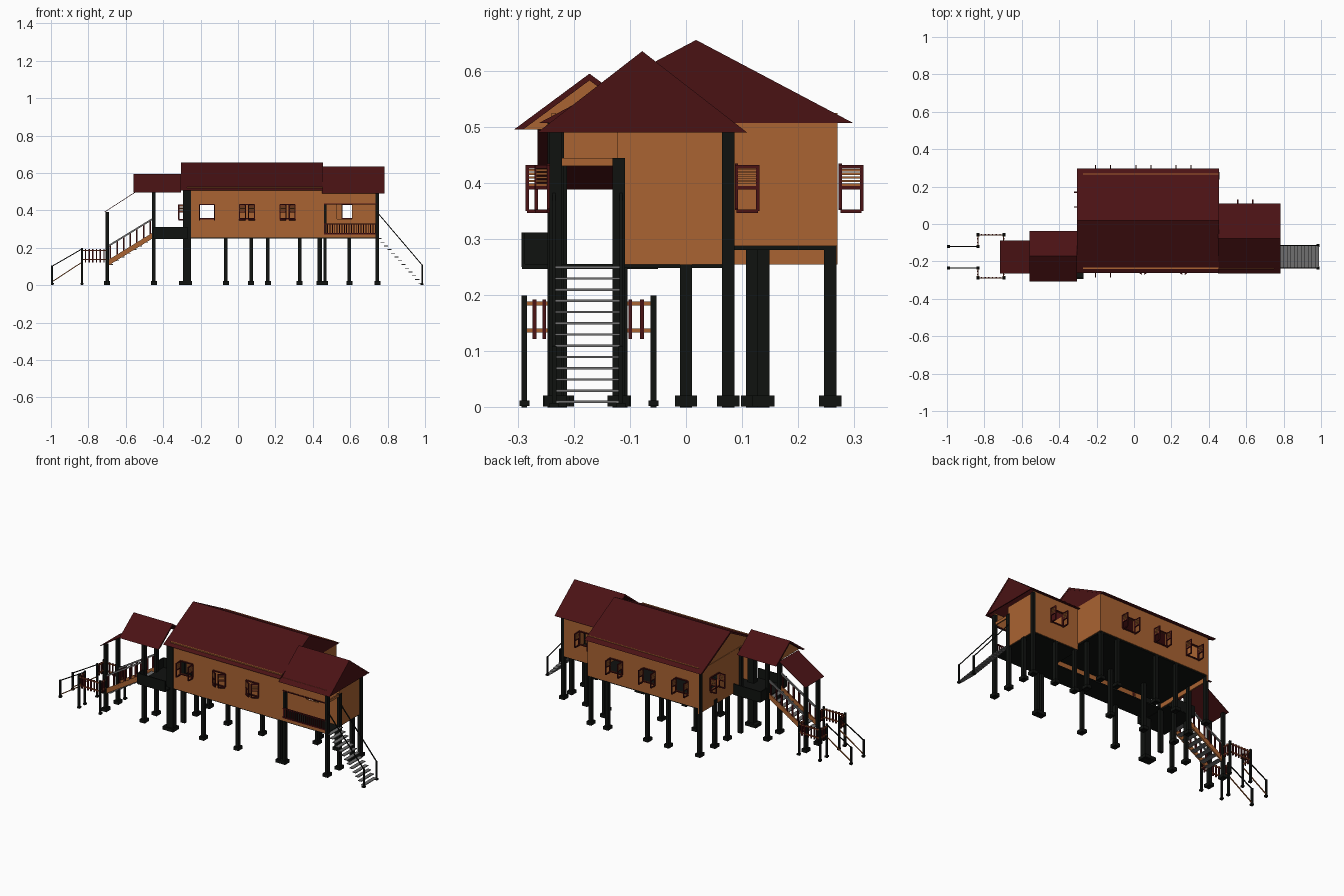
import bpy, bmesh, math
from mathutils import Vector, Matrix

if "Cube" in bpy.data.objects:
    bpy.data.objects.remove(bpy.data.objects["Cube"])

def mat(name, c):
    m = bpy.data.materials.new(name)
    m.diffuse_color = (*c, 1)
    m.use_nodes = True
    m.node_tree.nodes["Principled BSDF"].inputs["Base Color"].default_value = m.diffuse_color
    return m

RED = mat("dark red", (0.068, 0.006, 0.007))
WOOD = mat("orange wood", (0.40, 0.125, 0.032))
BLACK = mat("black", (0.005, 0.006, 0.005))
GREY = mat("grey", (0.16, 0.16, 0.16))
MATS = [RED, WOOD, BLACK, GREY]


class Part:
    """Collects boxes, bars and extrusions into one object."""
    def __init__(self, name):
        self.name, self.bm = name, bmesh.new()

    def cube(self, m, colour):
        r = bmesh.ops.create_cube(self.bm, size=1, matrix=m)
        for f in {f for v in r["verts"] for f in v.link_faces}:
            f.material_index = MATS.index(colour)

    def box(self, x0, x1, y0, y1, z0, z1, colour):
        self.cube(Matrix.Translation(((x0 + x1) / 2, (y0 + y1) / 2, (z0 + z1) / 2))
                  @ Matrix.Diagonal((x1 - x0, y1 - y0, z1 - z0, 1)), colour)

    def bar(self, a, b, w, h, colour):
        a, b = Vector(a), Vector(b)
        d = b - a
        self.cube(Matrix.Translation((a + b) / 2) @ d.to_track_quat('X', 'Z').to_matrix().to_4x4()
                  @ Matrix.Diagonal((d.length, w, h, 1)), colour)

    def prism(self, pts, x0, x1, colour):
        f = self.bm.faces.new([self.bm.verts.new((x0, y, z)) for y, z in pts])
        r = bmesh.ops.extrude_face_region(self.bm, geom=[f])
        vs = [g for g in r["geom"] if isinstance(g, bmesh.types.BMVert)]
        bmesh.ops.translate(self.bm, verts=vs, vec=(x1 - x0, 0, 0))
        for g in {g for v in vs for g in v.link_faces} | {f}:
            g.material_index = MATS.index(colour)

    def done(self):
        bmesh.ops.recalc_face_normals(self.bm, faces=self.bm.faces)
        me = bpy.data.meshes.new(self.name)
        self.bm.to_mesh(me)
        self.bm.free()
        for m in MATS:
            me.materials.append(m)
        bpy.context.collection.objects.link(bpy.data.objects.new(self.name, me))


def wall(name, along, c, u0, u1, z0, z1, holes=(), t=0.008):
    """Wall with rectangular holes (u0, u1, z0, z1)."""
    p = Part(name)
    def piece(a, b, lo, hi):
        if hi - lo > 0.001:
            if along == 'x':
                p.box(a, b, c - t / 2, c + t / 2, lo, hi, WOOD)
            else:
                p.box(c - t / 2, c + t / 2, a, b, lo, hi, WOOD)
    u = u0
    for a, b, lo, hi in sorted(holes):
        if a > u:
            piece(u, a, z0, z1)
        piece(a, b, z0, lo)
        piece(a, b, hi, z1)
        u = b
    if u1 > u:
        piece(u, u1, z0, z1)
    p.done()


W0, W1, HW = 0.355, 0.432, 0.04     # window sill, head, half width

def hole(u):
    return (u - HW, u + HW, W0, W1)

def window(name, pos, n, angle=90):
    """Thin frame and two open louvred shutters; n is the outward direction."""
    p = Part(name)
    n = Vector((*n, 0))
    u = Vector((-n.y, n.x, 0))
    c = Vector((*pos, 0)) + n * 0.005
    up = Vector((0, 0, 1))
    for z in (W0, W1):
        p.bar(c - u * HW + up * z, c + u * HW + up * z, 0.006, 0.006, RED)
    for s in (-1, 1):
        h = c + u * s * HW
        p.bar(h + up * W0, h + up * W1, 0.006, 0.006, RED)
        d = -s * u * math.cos(math.radians(angle)) + n * math.sin(math.radians(angle))
        e = h + d * 0.038
        p.bar(e + up * (W0 - .005), e + up * W1, 0.006, 0.006, RED)
        for z in (W0 - .005, (W0 + W1) / 2 - .002, W1 - .003):
            p.bar(h + up * z, e + up * z, 0.006, 0.006, RED)
        for i in range(5):
            z = 0.397 + i * 0.0065
            p.bar(h + up * z, e + up * z, 0.004, 0.004, WOOD)
    p.done()


def roof(name, x0, x1, yc, half, ze, zr, gables):
    p = Part(name)
    t = 0.012
    k = half * (1 - t / (zr - ze))
    p.prism([(yc - half, ze), (yc, zr), (yc + half, ze), (yc + k, ze), (yc, zr - t), (yc - k, ze)], x0, x1, RED)
    for x, col in gables:
        p.prism([(yc - k, ze), (yc, zr - t), (yc + k, ze)], x, x + 0.006, col)
    p.done()


# Roofs
roof("main_roof", -0.305, 0.455, 0.018, 0.28, 0.507, 0.655, [(-0.272, WOOD), (0.448, RED)])
roof("annex_roof", 0.45, 0.782, -0.078, 0.187, 0.49, 0.635, [(0.775, RED)])
roof("porch_roof", -0.56, -0.305, -0.172, 0.135, 0.495, 0.595, [(-0.535, WOOD)])
p = Part("stair_roof")
p.bar((-0.715, -0.177, 0.39), (-0.545, -0.177, 0.50), 0.175, 0.003, RED)
p.done()

# House walls: openings line up along the corridor and the windows
door = (-0.22, -0.12, 0.255, 0.435)
front_w, back_w = (-0.165, 0.048, 0.265), (-0.165, 0.05, 0.265)
wall("front_wall", 'x', -0.236, -0.272, 0.452, 0.255, 0.525, [hole(x) for x in front_w])
wall("back_wall", 'x', 0.266, -0.272, 0.452, 0.288, 0.525, [hole(x) for x in back_w])
wall("left_wall", 'y', -0.27, -0.24, 0.27, 0.255, 0.507, [door, hole(0.13)])
wall("main_right_wall", 'y', 0.45, 0.0, 0.27, 0.288, 0.507)
wall("corridor_end_wall", 'y', 0.45, -0.24, 0.0, 0.255, 0.507, [door])
wall("corridor_wall", 'x', -0.118, -0.09, 0.45, 0.255, 0.507)
wall("annex_end_wall", 'y', 0.745, -0.12, 0.085, 0.255, 0.49)
wall("annex_back_wall", 'x', 0.081, 0.45, 0.748, 0.255, 0.5, [hole(0.595)])
wall("annex_inner_wall", 'x', -0.118, 0.45, 0.748, 0.255, 0.49, [hole(0.57)])
wall("annex_front_wall", 'x', -0.236, 0.452, 0.748, 0.255, 0.51, [(0.46, 0.74, 0.275, 0.435)])
wall("annex_door_beam", 'y', 0.745, -0.24, -0.12, 0.43, 0.445)
for i, x in enumerate(front_w):
    window(f"front_window_{i+1}", (x, -0.24), (0, -1), 90 if i == 0 else 35)
for i, x in enumerate(back_w):
    window(f"back_window_{i+1}", (x, 0.27), (0, 1))
window("annex_back_window", (0.595, 0.085), (0, 1))
window("left_window", (-0.274, 0.13), (-1, 0))

# Veranda railing
p = Part("veranda_railing")
for z in (0.275, 0.328):
    p.box(0.46, 0.74, -0.243, -0.235, z - .003, z + .003, RED)
p.box(0.46, 0.74, -0.243, -0.233, 0.43, 0.436, RED)
for i in range(22):
    x = 0.466 + i * 0.0128
    p.box(x - .0025, x + .0025, -0.241, -0.236, 0.275, 0.328, RED)
p.done()

# Floors and porch landing with solid parapet
p = Part("floors")
p.box(-0.27, 0.45, -0.236, -0.1, 0.249, 0.256, BLACK)
p.box(-0.27, 0.45, -0.1, 0.266, 0.281, 0.288, BLACK)
p.box(0.45, 0.745, -0.236, 0.081, 0.249, 0.256, BLACK)
p.done()
p = Part("porch_landing")
p.box(-0.45, -0.27, -0.292, -0.05, 0.247, 0.256, BLACK)
for y in (-0.29, -0.052):
    p.box(-0.45, -0.27, y - .003, y + .003, 0.25, 0.312, BLACK)
for y0, y1 in ((-0.292, -0.235), (-0.115, -0.05)):
    p.box(-0.453, -0.447, y0, y1, 0.25, 0.312, BLACK)
p.done()

# Stilts with footings: x, y, top
stilts = [(-0.065, -0.228, .255), (0.16, -0.228, .255), (0.435, -0.228, .255), (0.465, -0.228, .49),
          (0.745, -0.232, .49), (0.745, -0.12, .445), (0.745, 0.0, .255), (0.745, 0.075, .49),
          (0.595, 0.075, .255), (0.465, 0.075, .255), (0.435, 0.138, .285), (0.44, 0.257, .507),
          (0.33, 0.257, .285), (0.07, 0.257, .285), (-0.065, 0.257, .285), (-0.27, 0.257, .507),
          (-0.27, 0.118, .285), (-0.27, 0.0, .255), (-0.065, 0.0, .285), (0.16, 0.0, .285),
          (-0.45, -0.23, .51), (-0.45, -0.118, .53), (-0.70, -0.23, .392), (-0.70, -0.118, .392)]
p = Part("stilts")
for x, y, top in stilts:
    p.box(x - .009, x + .009, y - .011, y + .011, 0, top, BLACK)
    p.box(x - .016, x + .016, y - .02, y + .02, 0.002, 0.021, BLACK)
p.box(-0.293, -0.252, -0.247, -0.212, 0, 0.51, BLACK)
p.box(-0.315, -0.245, -0.255, -0.20, 0.002, 0.021, BLACK)
p.box(-0.288, -0.262, -0.122, -0.104, 0, 0.5, BLACK)
p.done()

# Right stairs
p = Part("right_stairs")
for i in range(13):
    x, z = 0.755 + i * 0.0185, 0.25 - i * 0.02
    p.box(x - .011, x + .011, -0.235, -0.118, z - .002, z + .002, GREY)
for y in (-0.235, -0.116):
    p.bar((0.748, y, 0.385), (0.985, y, 0.107), 0.005, 0.005, BLACK)
    p.box(0.981, 0.989, y - .004, y + .004, 0, 0.11, BLACK)
    p.box(0.977, 0.993, y - .008, y + .008, 0, 0.008, BLACK)
p.done()

# Left upper stairs
p = Part("left_stairs")
for y in (-0.232, -0.12):
    p.bar((-0.452, y, 0.268), (-0.70, y, 0.116), 0.008, 0.026, WOOD)
    p.bar((-0.452, y, 0.357), (-0.70, y, 0.205), 0.009, 0.009, GREY)
    for i in range(7):
        k = (i + 0.5) / 7
        x, z = -0.452 - 0.248 * k, 0.268 - 0.152 * k
        p.box(x - .004, x + .004, y - .004, y + .004, z, z + 0.09, RED)
for i in range(8):
    x, z = -0.465 - i * 0.031, 0.25 - i * 0.02
    p.box(x - .014, x + .014, -0.23, -0.122, z - .002, z + .002, GREY)
p.done()

# Lower landing railings and lower handrails
p = Part("lower_railings")
Y0, Y1, X0, X1 = -0.288, -0.058, -0.835, -0.697
posts = [(x, y, 0.2) for x in (X0, X1) for y in (Y0, Y1)]
posts += [(X0, y, 0.2) for y in (-0.235, -0.12)] + [(-0.994, y, 0.105) for y in (-0.235, -0.12)]
for x, y, top in posts:
    p.box(x - .005, x + .005, y - .005, y + .005, 0, top, BLACK)
    p.box(x - .006, x + .009, y - .009, y + .009, 0.003, 0.012, BLACK)
runs = [((X0, y), (X1, y), 6) for y in (Y0, Y1)]
runs += [((x, a), (x, b), 2) for x in (X0, X1) for a, b in ((Y0, -0.235), (-0.12, Y1))]
for a, b, n in runs:
    for z in (0.137, 0.185):
        p.bar((*a, z), (*b, z), 0.006, 0.007, WOOD)
    for i in range(n):
        k = (i + 1) / (n + 1)
        x, y = a[0] + (b[0] - a[0]) * k, a[1] + (b[1] - a[1]) * k
        p.box(x - .0035, x + .0035, y - .0035, y + .0035, 0.122, 0.192, RED)
for y in (-0.235, -0.12):
    p.bar((-0.996, y, 0.1), (X0, y, 0.193), 0.005, 0.005, BLACK)
    p.bar((-0.996, y, 0.017), (X0, y, 0.122), 0.005, 0.005, WOOD)
p.done()
